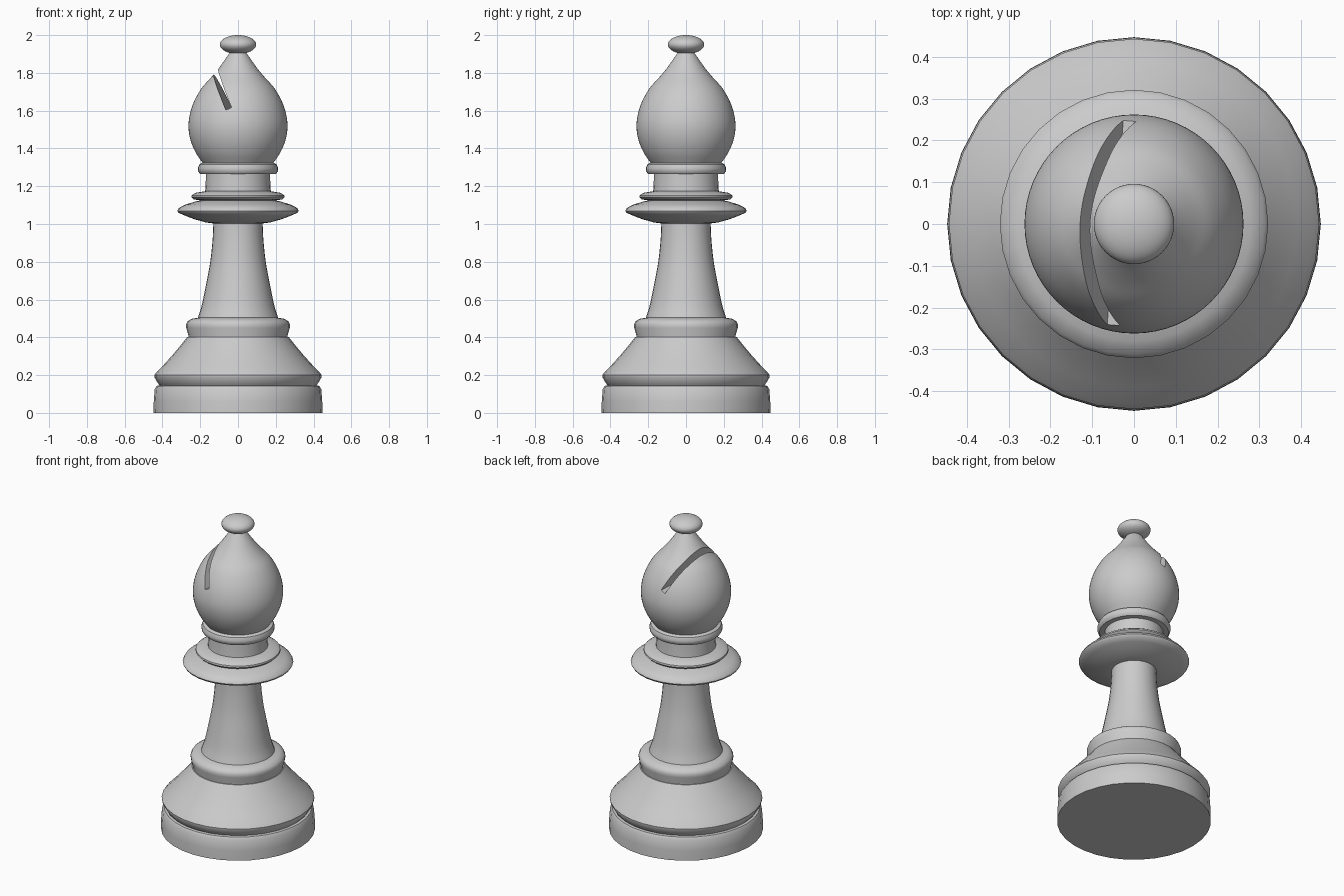
import bpy, bmesh, math
from mathutils import Matrix, Vector

cube = bpy.data.objects.get("Cube")
if cube:
    bpy.data.objects.remove(cube, do_unlink=True)

grey = bpy.data.materials.new("plain grey")
grey.use_nodes = True
colour = (0.6, 0.6, 0.6, 1)
grey.diffuse_color = colour
grey.node_tree.nodes["Principled BSDF"].inputs["Base Color"].default_value = colour


def rounded(points, steps=4):
    """Catmull-Rom curve through the profile points."""
    pts = [Vector(p) for p in points]
    pts = [2 * pts[0] - pts[1]] + pts + [2 * pts[-1] - pts[-2]]
    out = []
    for a, b, c, d in zip(pts, pts[1:], pts[2:], pts[3:]):
        for i in range(steps):
            t = i / steps
            out.append(0.5 * (2 * b + (c - a) * t + (2 * a - 5 * b + 4 * c - d) * t**2
                              + (3 * b - a - 3 * c + d) * t**3))
    return out + [pts[-2]]


def lathe(name, profile, sides):
    """Closed solid of revolution from (radius, height) pairs."""
    bm = bmesh.new()
    rings = []
    for r, z in profile:
        rings.append([bm.verts.new((r * math.sin(math.tau * i / sides),
                                    r * math.cos(math.tau * i / sides), z))
                      for i in range(sides)])
    for low, high in zip(rings, rings[1:]):
        for i in range(sides):
            j = (i + 1) % sides
            bm.faces.new((low[i], low[j], high[j], high[i]))
    bm.faces.new(rings[0])
    bm.faces.new(rings[-1])
    bmesh.ops.recalc_face_normals(bm, faces=bm.faces)
    mesh = bpy.data.meshes.new(name)
    bm.to_mesh(mesh)
    bm.free()
    mesh.materials.append(grey)
    obj = bpy.data.objects.new(name, mesh)
    bpy.context.collection.objects.link(obj)
    return obj


# Base and stem
parts = [
    lathe("base_foot", [(.447, 0), (.446, .06), (.441, .125), (.43, .143), (.4, .148)], 32),
    lathe("base_skirt", [(.415, .146), (.425, .158), (.442, .188), (.443, .2), (.43, .217),
                         (.39, .258), (.345, .308), (.3, .362), (.268, .402)], 32),
    lathe("base_collar", [(.262, .398), (.263, .412), (.274, .45), (.275, .468), (.268, .484),
                          (.245, .498), (.2, .506)], 32),
    lathe("stem", rounded([(.214, .5), (.192, .57), (.167, .69), (.147, .8),
                           (.135, .91), (.13, 1.01)]), 32),
]

# Wide collar, small rings and neck
parts += [
    lathe("wide_collar", [(.13, 1.003), (.17, 1.008), (.23, 1.025), (.28, 1.044), (.316, 1.06),
                          (.321, 1.07), (.313, 1.085), (.28, 1.102), (.23, 1.118), (.19, 1.127)], 32),
    lathe("upper_collar", [(.19, 1.124), (.235, 1.13), (.247, 1.142), (.245, 1.152),
                           (.225, 1.165), (.165, 1.175)], 32),
    lathe("neck", [(.175, 1.16), (.171, 1.21), (.17, 1.28)], 32),
    lathe("neck_ring", [(.16, 1.263), (.2, 1.265), (.211, 1.278), (.213, 1.295),
                        (.205, 1.315), (.18, 1.328)], 32),
]

# Teardrop head
head = lathe("head", rounded([(.185, 1.32), (.222, 1.375), (.25, 1.44), (.262, 1.51), (.255, 1.58),
                              (.232, 1.65), (.192, 1.72), (.143, 1.775), (.1, 1.827),
                              (.045, 1.905)]), 64)
parts.append(head)

# Slanted slot through the head
bpy.ops.mesh.primitive_cube_add(size=1)
cutter = bpy.context.object
cutter.name = "slot_cutter"
cutter.hide_render = True
cutter.matrix_world = (Matrix.Translation((-.03, 0, 1.61))
                       @ Matrix.Rotation(math.radians(-4.5), 4, "Z")
                       @ Matrix.Rotation(math.radians(-24), 4, "Y")
                       @ Matrix.Translation((0, 0, .25))
                       @ Matrix.Diagonal((.033, 1, .5, 1)))
slot = head.modifiers.new("slot", "BOOLEAN")
slot.operation = "DIFFERENCE"
slot.solver = "EXACT"
slot.object = cutter
bpy.ops.object.select_all(action="DESELECT")
bpy.context.view_layer.objects.active = head
head.select_set(True)
bpy.ops.object.modifier_apply(modifier="slot")
bpy.data.objects.remove(cutter, do_unlink=True)

# Finial
bpy.ops.mesh.primitive_uv_sphere_add(segments=48, ring_count=24, radius=1, location=(0, 0, 1.95))
finial = bpy.context.object
finial.name = "finial"
finial.scale = (.096, .096, .05)
finial.data.materials.append(grey)
parts.append(finial)

# Smooth shading with sharp edges kept
for obj in parts:
    bpy.ops.object.select_all(action="DESELECT")
    bpy.context.view_layer.objects.active = obj
    obj.select_set(True)
    bpy.ops.object.shade_smooth_by_angle(angle=math.radians(40))
